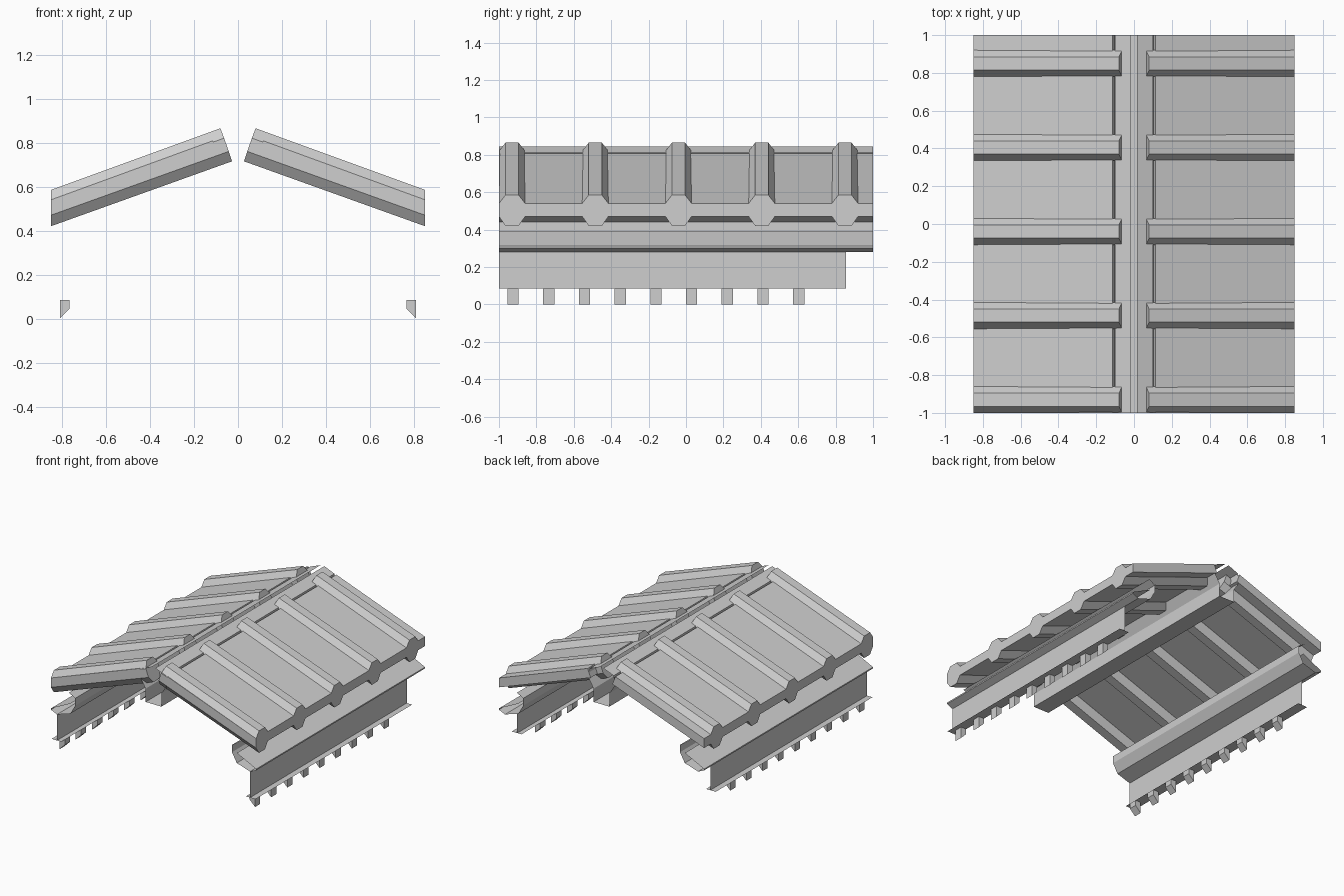
import bpy, bmesh

if "Cube" in bpy.data.objects:
    bpy.data.objects.remove(bpy.data.objects["Cube"], do_unlink=True)

GREY = bpy.data.materials.new("light grey")
GREY.use_nodes = True
COLOUR = (0.62, 0.62, 0.62, 1)
GREY.diffuse_color = COLOUR
GREY.node_tree.nodes["Principled BSDF"].inputs["Base Color"].default_value = COLOUR


def finish(name, bm):
    if bm.faces:
        bmesh.ops.recalc_face_normals(bm, faces=bm.faces)
    mesh = bpy.data.meshes.new(name)
    bm.to_mesh(mesh)
    bm.free()
    mesh.materials.append(GREY)
    obj = bpy.data.objects.new(name, mesh)
    bpy.context.collection.objects.link(obj)
    return obj


def sheet(name, profile, y0, y1, side=1, closed=False, caps=False):
    """Sweep an x-z profile along y, open or closed."""
    bm = bmesh.new()
    rings = [[bm.verts.new((side * x, y, z)) for x, z in profile] for y in (y0, y1)]
    n = len(profile)
    for i in range(n if closed else n - 1):
        j = (i + 1) % n
        bm.faces.new((rings[0][i], rings[0][j], rings[1][j], rings[1][i]))
    if caps:
        for ring in rings:
            bm.faces.new(ring)
    return finish(name, bm)


def rib(name, side, y):
    """Six-sided bar lying along the roof slope, cut square at the ridge."""
    section = [(-0.035, 0), (0.035, 0), (0.07, 1), (0.07, 2), (0.035, 3), (-0.035, 3),
               (-0.07, 2), (-0.07, 1)]
    eave_z = (0.585, 0.54, 0.47, 0.42)
    ridge = ((0.08, 0.865), (0.063, 0.82), (0.042, 0.76), (0.027, 0.715))
    bm = bmesh.new()
    low = [bm.verts.new((side * 0.85, y + w, eave_z[k])) for w, k in section]
    high = [bm.verts.new((side * ridge[k][0], y + w, ridge[k][1])) for w, k in section]
    for i in range(len(section)):
        j = (i + 1) % len(section)
        bm.faces.new((low[i], low[j], high[j], high[i]))
    bm.faces.new(low)
    bm.faces.new(high)
    return finish(name, bm)


PANEL = [(0.85, 0.54), (0.85, 0.47), (0.09, 0.745), (0.115, 0.808)]
EAVE = [(0.70, 0.47), (0.65, 0.44), (0.65, 0.385), (0.69, 0.315), (0.80, 0.28),
        (0.85, 0.302), (0.85, 0.312), (0.69, 0.39)]
TOOTH = [(0.765, 0.085), (0.81, 0.085), (0.81, 0), (0.765, 0.045)]

for side, label in ((1, "left"), (-1, "right")):
    # Sloping roof and its ribs
    sheet(label + "_roof_panel", PANEL, -1, 1, side, closed=True, caps=True)
    for i in range(5):
        rib(f"{label}_roof_rib_{i + 1}", side, -0.93 + 0.445 * i)
    # Eave beam, wall and foot
    sheet(label + "_eave_beam", EAVE, -1, 1, side)
    sheet(label + "_wall", [(0.80, 0.28), (0.80, 0.085)], -1, 0.855, side)
    sheet(label + "_wall_foot", [(0.765, 0.085), (0.845, 0.085)], -1, 0.855, side)
    for i in range(9):
        y = -0.925 + 0.191 * i
        sheet(f"{label}_tooth_{i + 1}", TOOTH, y - 0.03, y + 0.03, side, closed=True, caps=True)
    # Ridge half
    sheet(label + "_ridge_beam", [(0.015, 0.845), (0.10, 0.811), (0.11, 0.74), (0.065, 0.67),
                                  (0.065, 0.57), (0, 0.57)], -1, 1, side)
